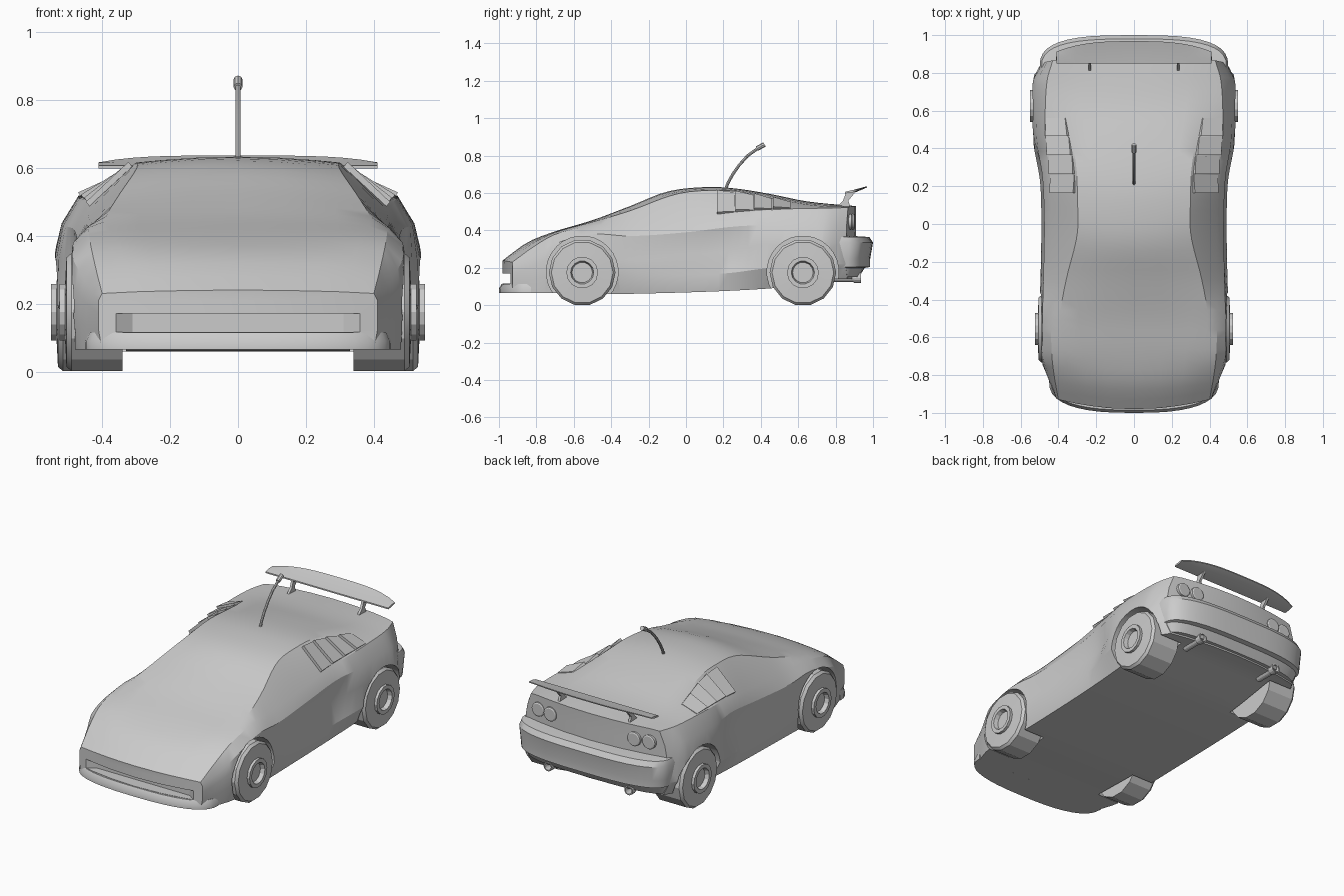
import bpy, bmesh
from math import sin, cos, pi, radians

if "Cube" in bpy.data.objects:
    bpy.data.objects.remove(bpy.data.objects["Cube"])


def loft(name, rings, cap=True, angle=32, extra=()):
    """Skin closed rings of points; extra holds loose quads to weld on."""
    n = len(rings[0])
    verts = [p for r in rings for p in r]
    faces = [(i * n + j, i * n + (j + 1) % n, (i + 1) * n + (j + 1) % n, (i + 1) * n + j)
             for i in range(len(rings) - 1) for j in range(n)]
    if cap:
        faces += [tuple(range(n)), tuple(range(len(verts) - n, len(verts)))]
    for quad in extra:
        faces.append(tuple(range(len(verts), len(verts) + 4)))
        verts += quad
    me = bpy.data.meshes.new(name)
    me.from_pydata(verts, [], faces)
    bm = bmesh.new()
    bm.from_mesh(me)
    bmesh.ops.remove_doubles(bm, verts=bm.verts, dist=1e-5)
    bmesh.ops.recalc_face_normals(bm, faces=bm.faces)
    bm.to_mesh(me)
    bm.free()
    ob = bpy.data.objects.new(name, me)
    bpy.context.collection.objects.link(ob)
    if angle:
        smooth(ob, angle)
    return ob


def smooth(ob, angle):
    bpy.ops.object.select_all(action='DESELECT')
    ob.select_set(True)
    bpy.context.view_layer.objects.active = ob
    bpy.ops.object.shade_smooth_by_angle(angle=radians(angle))


def lathe(name, prof, n, axis, loc, s=1, angle=25):
    """Turn (offset, radius) pairs about the x or y axis."""
    rings = []
    for a, r in prof:
        ring = []
        for k in range(n):
            t = 2 * pi * (k + .5) / n - pi / 2
            u, v = r * cos(t), r * sin(t)
            p = (s * a, u, v) if axis == 'X' else (u, a, v)
            ring.append(tuple(c + d for c, d in zip(p, loc)))
        rings.append(ring)
    return loft(name, rings, False, angle)


def plan_loft(name, layers, base, n=3.0, steps=20):
    """Stack rounded plan outlines given as (z, end y, half width)."""
    rings = []
    for z, end, w in layers:
        ring = []
        for k in range(steps + 1):
            a = pi * k / steps
            c, q = cos(a), max(sin(a), 0)
            x = w * abs(c) ** (2 / n) * (1 if c > 0 else -1)
            ring.append((x, base + (end - base) * q ** (2 / n), z))
        rings.append(ring)
    return loft(name, rings)


# Lengthwise rails of the body: (y, half width, z)
SILL = [(-.98, .40, .065), (-.85, .45, .065), (-.7, .48, .065), (-.35, .47, .06),
        (.45, .48, .09), (.8, .50, .14), (.91, .45, .14)]
LOW = [(-.98, .41, .12), (-.85, .455, .14), (-.7, .50, .17), (-.55, .51, .18), (-.3, .495, .16),
       (.2, .495, .17), (.45, .535, .2), (.78, .54, .22), (.91, .49, .22)]
MID = [(-.98, .41, .17), (-.85, .455, .21), (-.7, .495, .27), (-.55, .505, .29), (-.3, .485, .24),
       (0, .465, .27), (.25, .468, .29), (.45, .53, .33), (.78, .535, .34), (.91, .48, .32)]
SHOULDER = [(-.98, .41, .21), (-.85, .445, .26), (-.7, .485, .33), (-.5, .485, .38), (-.3, .48, .37),
            (0, .475, .39), (.25, .485, .42), (.45, .515, .43), (.78, .51, .44), (.91, .46, .44)]
BELT = [(-.98, .40, .23), (-.85, .42, .31), (-.7, .435, .38), (-.5, .44, .425), (-.3, .435, .43),
        (0, .44, .455), (.25, .45, .49), (.5, .47, .513), (.78, .46, .52), (.91, .43, .522)]
ROOF = [(-.98, .30, .235), (-.85, .34, .325), (-.7, .36, .39), (-.5, .39, .445), (-.3, .36, .505),
        (-.05, .30, .595), (.15, .30, .615), (.3, .305, .605), (.5, .34, .565), (.7, .38, .532), (.91, .38, .527)]
CENTRE = [(-.98, 0, .24), (-.85, 0, .335), (-.7, 0, .395), (-.5, 0, .455), (-.3, 0, .53), (-.1, 0, .608),
          (.1, 0, .632), (.25, 0, .626), (.45, 0, .595), (.65, 0, .555), (.91, 0, .53)]
COLS = (-1, -.75, -.4, 0, .4, .75, 1)


def rail(pts, y):
    """Smooth (x, z) on a rail at station y."""
    i = max(k for k in range(len(pts) - 1) if pts[k][0] <= y + 1e-9)
    y0, y1 = pts[i][0], pts[i + 1][0]
    h = y1 - y0
    t = (y - y0) / h

    def slope(k, c):
        a, b = pts[max(k - 1, 0)], pts[min(k + 1, len(pts) - 1)]
        return (b[c] - a[c]) / (b[0] - a[0])
    return [(2 * t**3 - 3 * t**2 + 1) * pts[i][c] + (3 * t**2 - 2 * t**3) * pts[i + 1][c]
            + h * ((t**3 - 2 * t**2 + t) * slope(i, c) + (t**3 - t**2) * slope(i + 1, c)) for c in (1, 2)]


def bow(x, y, z):
    """Round the nose and tail in plan."""
    w = min(max((abs(y) - .7) / .3, 0), 1)
    return (x, y - .34 * w * x * x * (1 if y > 0 else -1), z)


def rows(y):
    """Section rows from sill to roof, each running left to right."""
    out = []
    zc = rail(CENTRE, y)[1]
    for r in (SILL, LOW, MID, SHOULDER, BELT, ROOF):
        x, z = rail(r, y)
        out.append([bow(c * x, y, z + (zc - z) * (1 - c * c) if r is ROOF else z) for c in COLS])
    return out


# Body shell with curved nose and tail caps
rings, caps = [], []
N = 36
for k in range(N + 1):
    g = rows(-.98 + 1.89 * k / N)
    rings.append(g[0] + [r[-1] for r in g[1:-1]] + g[-1][::-1] + [r[0] for r in g[-2:0:-1]])
    if k in (0, N):
        caps += [[g[i][j], g[i][j + 1], g[i + 1][j + 1], g[i + 1][j]]
                 for i in range(5) for j in range(6)]
body = loft('body', rings, False, 0, caps)

# Wheel arches and front air slot cut from the body
cutters = []
for s in (-1, 1):
    for y in (-.555, .625):
        cutters.append(lathe('arch_cutter', [(.33, 0), (.33, .192), (.7, .192), (.7, 0)], 28, 'X', (0, y, .178), s, 0))
cutters.append(loft('slot_cutter', [[(-w, -1.1, z), (w, -1.1, z), (.31, -.905, z), (-.31, -.905, z)]
                                    for z, w in ((.117, .6), (.171, .6))], True, 0))
bpy.context.view_layer.objects.active = body
for c in cutters:
    c.hide_render = True
    m = body.modifiers.new('cut', 'BOOLEAN')
    m.object = c
    m.solver = 'EXACT'
    bpy.ops.object.modifier_apply(modifier=m.name)
for c in cutters:
    bpy.data.objects.remove(c)
smooth(body, 28)

# Front splitter and rear bumper
plan_loft('front_splitter', [(.065, -1, .45), (.09, -1, .45), (.115, -.985, .44)], -.83, 2.6)
plan_loft('rear_bumper', [(.15, .925, .46), (.2, .955, .48), (.205, .985, .49), (.25, .985, .495),
                          (.335, 1, .5), (.365, .98, .49), (.37, .90, .47)], .82)

# Wheels with raised hub rings
TYRE = [(.34, 0), (.34, .178), (.515, .178), (.53, .165), (.534, .085), (.55, .085), (.55, .062), (.525, .055), (.525, 0)]
for s, side in ((-1, 'left'), (1, 'right')):
    for y, end, inset in ((-.555, 'front', .025), (.625, 'rear', 0)):
        prof = [(a - (inset if a > .4 else 0), r) for a, r in TYRE]
        lathe(f'{end}_{side}_wheel', prof, 14, 'X', (0, y, .175), s, 20)

    # Tail lights and exhaust pipe
    for x in (.28, .37):
        y = bow(x, .91, 0)[1]
        lathe(f'{side}_tail_light', [(-.04, 0), (-.04, .042), (.008, .042), (.012, .035), (.012, 0)], 18, 'Y', (s * x, y, .447))
    lathe(f'{side}_exhaust', [(.78, 0), (.78, .022), (.89, .022), (.9, .028), (.935, .028), (.935, .021), (.88, .018), (.88, 0)],
          14, 'Y', (s * .27, 0, .147))

    # Spoiler strut
    strut = [(.80, .52), (.88, .52), (.868, .56), (.915, .616), (.855, .602), (.84, .56)]
    loft(f'{side}_spoiler_strut', [[(s * .235 + d, y, z) for y, z in strut] for d in (-.007, .007)])

    # Quarter window louvres
    for k in range(4):
        y0 = .165 + .1 * k
        ends = []
        for t in (.06, .92):
            ring = []
            for y, lift in ((y0, -.01), (y0, .017), (y0 + .095, .004), (y0 + .095, -.01)):
                (bx, bz), (rx, rz) = rail(BELT, y), rail(ROOF, y)
                ring.append((s * (bx + (rx - bx) * t + lift * .65), y, bz + (rz - bz) * t + lift * .75))
            ends.append(ring)
        loft(f'{side}_louvre', ends)

# Rear wing
wing = []
for k in range(17):
    u = -1 + k / 8
    y1, z1 = .968 - .055 * abs(u) ** 3, .636 - .02 * u ** 4
    ym, zm = (.855 + y1) / 2, .614 - .004 * u ** 4
    wing.append([(u * .41, y, z) for y, z in ((.85, .598), (ym, zm - .008), (y1, z1 - .006), (y1, z1),
                                              (ym, zm + .005), (.85, .606))])
loft('rear_wing', wing)


# Bent aerial with a tip
def tube(name, pts, r):
    cu = bpy.data.curves.new(name, 'CURVE')
    cu.dimensions = '3D'
    cu.bevel_depth, cu.bevel_resolution, cu.use_fill_caps = r, 2, True
    sp = cu.splines.new('POLY')
    sp.points.add(len(pts) - 1)
    for p, (y, z) in zip(sp.points, pts):
        p.co = (0, y, z, 1)
    ob = bpy.data.objects.new(name, cu)
    bpy.context.collection.objects.link(ob)
    bpy.ops.object.select_all(action='DESELECT')
    ob.select_set(True)
    bpy.context.view_layer.objects.active = ob
    bpy.ops.object.convert(target='MESH')
    smooth(bpy.context.object, 40)


tube('aerial', [(.21, .615), (.225, .655), (.25, .70), (.285, .75), (.33, .80), (.39, .843)], .008)
tube('aerial_tip', [(.38, .838), (.42, .86)], .013)
